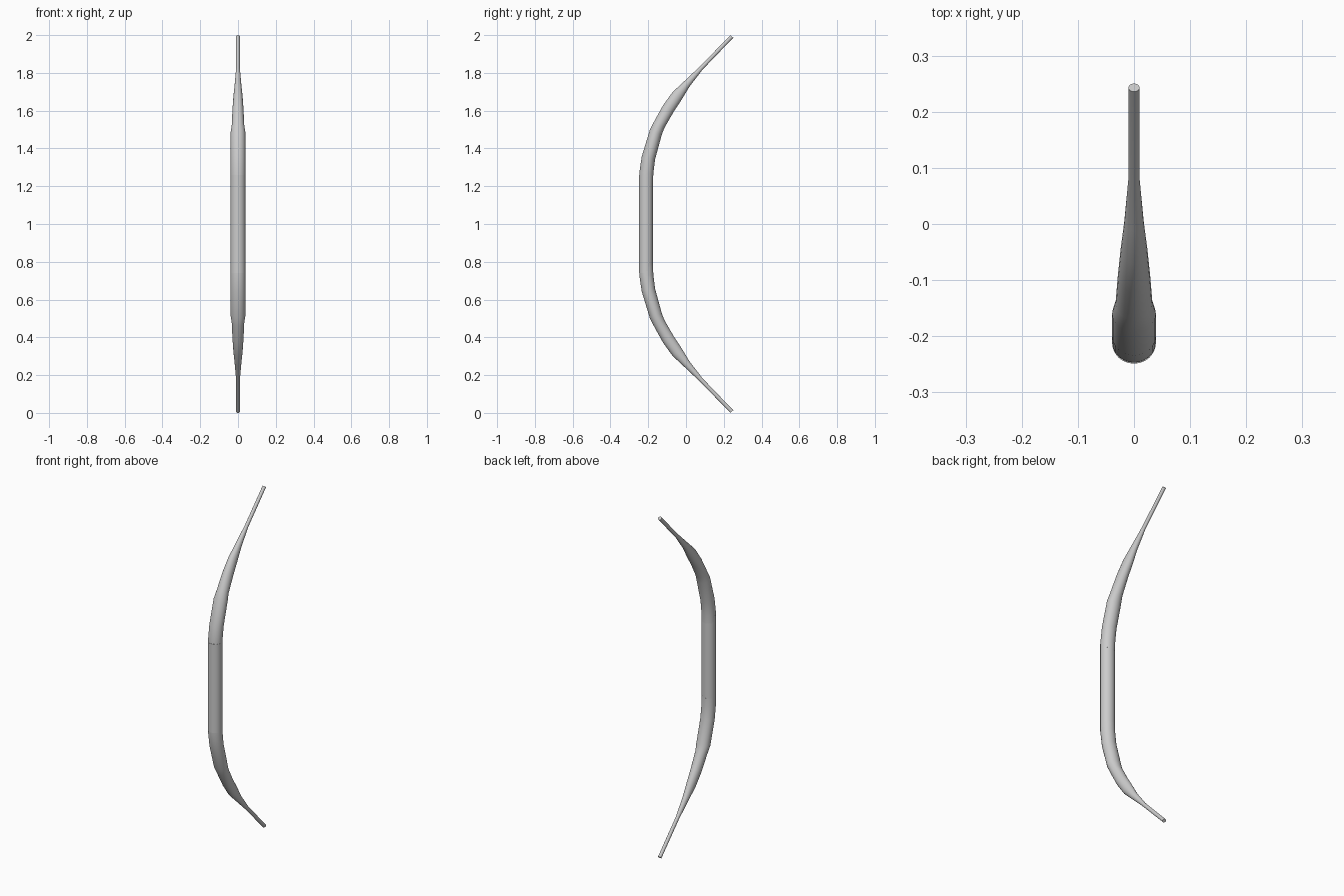
import bpy, bmesh, math
from mathutils import Vector

if "Cube" in bpy.data.objects:
    bpy.data.objects.remove(bpy.data.objects["Cube"])

SIDES = 24


def sweep(name, path):
    """Tube through (y, z, half width in x, half thickness) stations in the YZ plane."""
    bm = bmesh.new()
    pts = [Vector((0, y, z)) for y, z, _, _ in path]
    rings = []
    for i, (_, _, rx, rn) in enumerate(path):
        a = (pts[i] - pts[i - 1]).normalized() if i else Vector()
        b = (pts[i + 1] - pts[i]).normalized() if i < len(pts) - 1 else Vector()
        t = (a + b).normalized()
        n = Vector((0, t.z, -t.y))
        ring = []
        for k in range(SIDES):
            u = math.tau * k / SIDES
            ring.append(bm.verts.new(pts[i] + Vector((rx * math.cos(u), 0, 0)) + n * rn * math.sin(u)))
        rings.append(ring)
    for r, s in zip(rings, rings[1:]):
        for k in range(SIDES):
            j = (k + 1) % SIDES
            bm.faces.new((r[k], r[j], s[j], s[k]))
    bm.faces.new(rings[0])
    bm.faces.new(rings[-1])
    bmesh.ops.recalc_face_normals(bm, faces=bm.faces)
    me = bpy.data.meshes.new(name)
    bm.to_mesh(me)
    bm.free()
    ob = bpy.data.objects.new(name, me)
    bpy.context.collection.objects.link(ob)
    bpy.ops.object.select_all(action='DESELECT')
    ob.select_set(True)
    bpy.context.view_layer.objects.active = ob
    bpy.ops.object.shade_smooth_by_angle(angle=math.radians(35))
    return ob


# straight grip
sweep("grip", [(-0.212, 0.74, 0.039, 0.037), (-0.212, 1.26, 0.039, 0.037)])

# curved limb, thick at the grip and thin at the tip
limb = [(-0.211, 1.22, 0.0385, 0.0365),
        (-0.210, 1.27, 0.039, 0.037),
        (-0.199, 1.35, 0.039, 0.036),
        (-0.160, 1.485, 0.039, 0.034),
        (-0.142, 1.525, 0.033, 0.032),
        (-0.094, 1.61, 0.029, 0.033),
        (-0.046, 1.68, 0.024, 0.031),
        (0.003, 1.74, 0.0175, 0.020),
        (0.080, 1.825, 0.010, 0.011),
        (0.243, 1.993, 0.010, 0.010)]
sweep("upper_limb", limb)
sweep("lower_limb", [(y, 2 - z, rx, rn) for y, z, rx, rn in limb])
